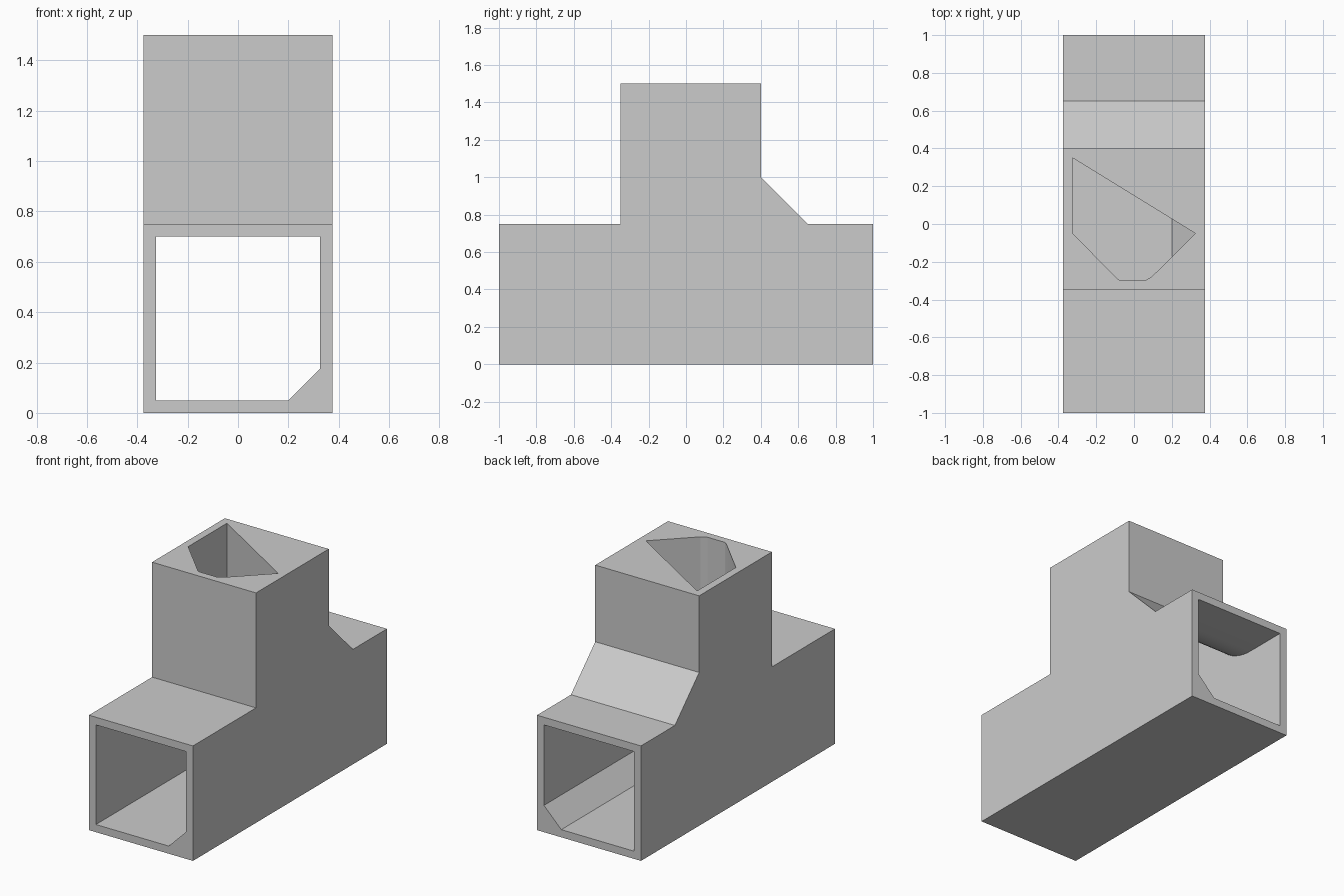
import bpy, bmesh, math
from math import cos, sin, pi

if "Cube" in bpy.data.objects:
    bpy.data.objects.remove(bpy.data.objects["Cube"])


def prism(name, outline, place, start, end):
    """Extrude a 2D outline; place(u, v, t) maps it into space."""
    bm = bmesh.new()
    rings = [[bm.verts.new(place(u, v, t)) for u, v in outline] for t in (start, end)]
    n = len(outline)
    for ring in rings:
        bm.faces.new(ring)
    for i in range(n):
        j = (i + 1) % n
        bm.faces.new((rings[0][i], rings[0][j], rings[1][j], rings[1][i]))
    bmesh.ops.recalc_face_normals(bm, faces=bm.faces)
    mesh = bpy.data.meshes.new(name)
    bm.to_mesh(mesh)
    bm.free()
    obj = bpy.data.objects.new(name, mesh)
    bpy.context.collection.objects.link(obj)
    return obj


def along_x(u, v, t):
    return (t, u, v)


def along_y(u, v, t):
    return (u, t, v)


def along_z(u, v, t):
    return (u, v, t)


# Outer shell: duct with a tower and a sloped shoulder at the back
side = [(-1, 0), (1, 0), (1, .75), (.65, .75), (.4, 1), (.4, 1.5),
        (-.35, 1.5), (-.35, .75), (-1, .75)]
duct = prism("tee_duct", side, along_x, -.375, .375)

# Lengthwise passage with one chamfered floor corner
passage = prism("passage_cutter",
                [(-.325, .05), (.2, .05), (.325, .175), (.325, .7), (-.325, .7)],
                along_y, -1.1, 1.1)

# Vertical shaft with angled front walls
shaft = prism("shaft_cutter",
              [(-.325, .35), (-.325, -.05), (-.087, -.29), (-.07, -.3),
               (.056, -.3), (.093, -.28), (.325, -.05)],
              along_z, .5, 1.6)

# Rounded bend between the shaft and the rear passage ceiling
r = .37
steps = 16
arc = [(.35 + r - r * cos(a), .7 + r - r * sin(a))
       for a in (i * pi / 2 / steps for i in range(steps + 1))]
bend = prism("bend_cutter",
             [(.2, .6), (.2, .7 + r)] + arc + [(.35 + r, .6)],
             along_x, -.325, .325)

# Hollow out the shell
bpy.context.view_layer.objects.active = duct
duct.select_set(True)
for cutter in (passage, shaft, bend):
    cutter.hide_render = True
    mod = duct.modifiers.new(cutter.name, 'BOOLEAN')
    mod.operation = 'DIFFERENCE'
    mod.solver = 'EXACT'
    mod.object = cutter
    bpy.ops.object.modifier_apply(modifier=mod.name)
    bpy.data.objects.remove(cutter)

bpy.ops.object.shade_smooth_by_angle(angle=math.radians(15))
